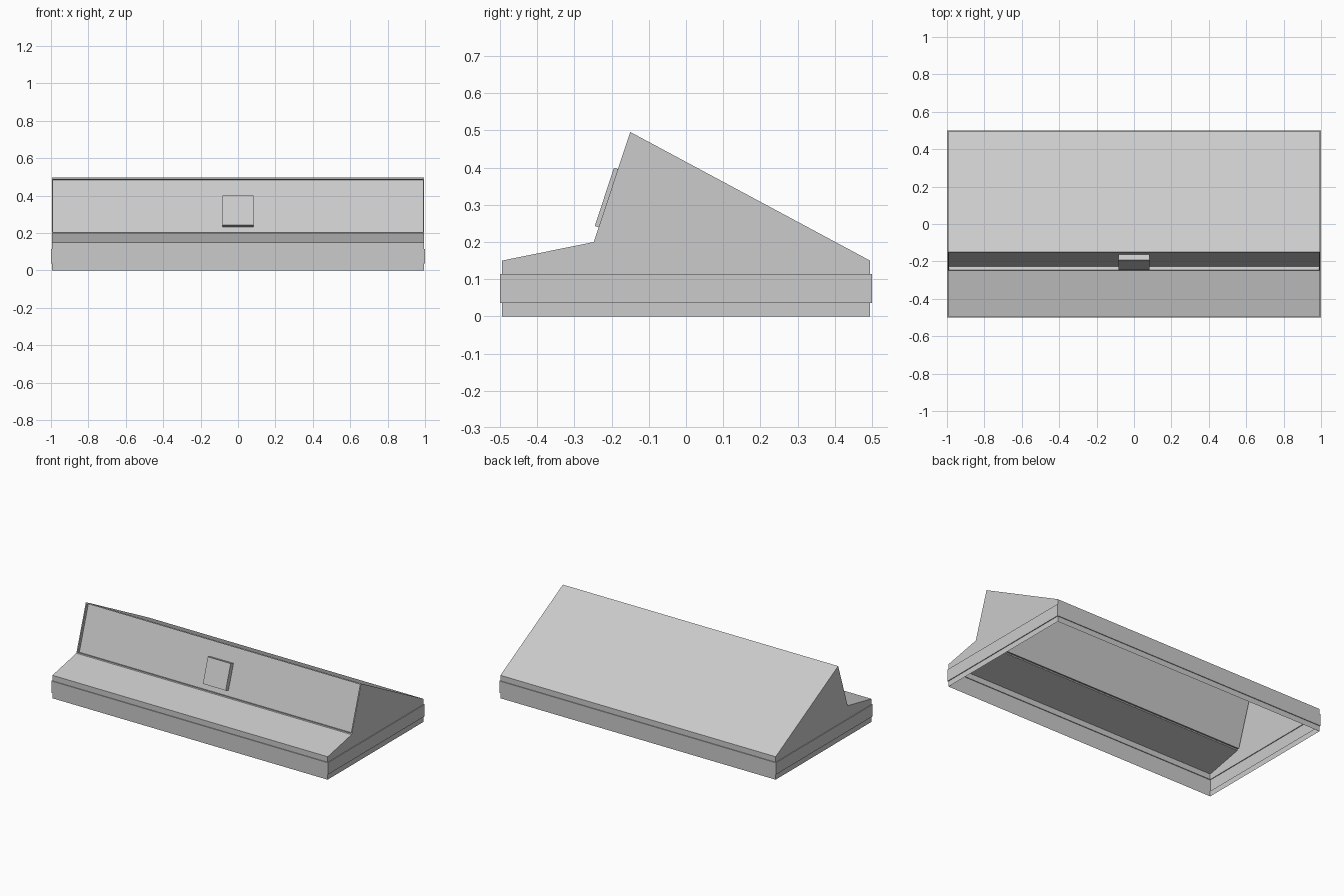
import bpy, bmesh, math
from mathutils import Vector, Matrix

if "Cube" in bpy.data.objects:
    bpy.data.objects.remove(bpy.data.objects["Cube"])

HX, HY, LIP = 0.995, 0.495, 0.005
knee, peak = Vector((0, -0.248, 0.2)), Vector((0, -0.15, 0.496))
up = (peak - knee).normalized()
out = Vector((0, -up.z, up.y))


def add_object(name, bm):
    mesh = bpy.data.meshes.new(name)
    bm.to_mesh(mesh)
    bm.free()
    obj = bpy.data.objects.new(name, mesh)
    bpy.context.collection.objects.link(obj)
    return obj


# Open-bottomed shell: base walls with a raised band all the way round
bm = bmesh.new()


def ring(z, grow):
    x, y = HX + grow, HY + grow
    return [bm.verts.new((sx * x, sy * y, z))
            for sx, sy in ((-1, -1), (1, -1), (1, 1), (-1, 1))]


rings = [ring(z, g) for z, g in
         ((0, 0), (0.036, 0), (0.036, LIP), (0.114, LIP), (0.114, 0))]
for a, b in zip(rings, rings[1:]):
    for i in range(4):
        j = (i + 1) % 4
        bm.faces.new((a[i], a[j], b[j], b[i]))

# Upper housing: profile strip across x, closed by two gables
top = rings[-1]
profile = [(-HY, 0.15), (knee.y, knee.z), (peak.y, peak.z), (HY, 0.15)]
left = [top[0]] + [bm.verts.new((-HX, y, z)) for y, z in profile] + [top[3]]
right = [top[1]] + [bm.verts.new((HX, y, z)) for y, z in profile] + [top[2]]
strips = [bm.faces.new((left[i], right[i], right[i + 1], left[i + 1]))
          for i in range(5)]
bm.faces.new(left)
bm.faces.new(right[::-1])
bm.normal_update()

# Recessed front panel
panel = strips[2]
bmesh.ops.inset_region(bm, faces=[panel], thickness=0.01, depth=0)
res = bmesh.ops.extrude_face_region(bm, geom=[panel])
verts = [v for v in res["geom"] if isinstance(v, bmesh.types.BMVert)]
bmesh.ops.translate(bm, verts=verts, vec=-0.02 * out)
if panel.is_valid:
    bmesh.ops.delete(bm, geom=[panel], context="FACES_ONLY")
add_object("housing", bm)

# Square block standing on the panel
depth = 0.031
front_centre = Vector((0, -0.2195, 0.3215))
axes = Matrix((Vector((1, 0, 0)), -out, up)).transposed().to_4x4()
bm = bmesh.new()
bmesh.ops.create_cube(bm, size=1, matrix=(
    Matrix.Translation(front_centre - out * depth / 2) @ axes
    @ Matrix.Diagonal((0.165, depth, 0.165, 1))))
add_object("panel_block", bm)
